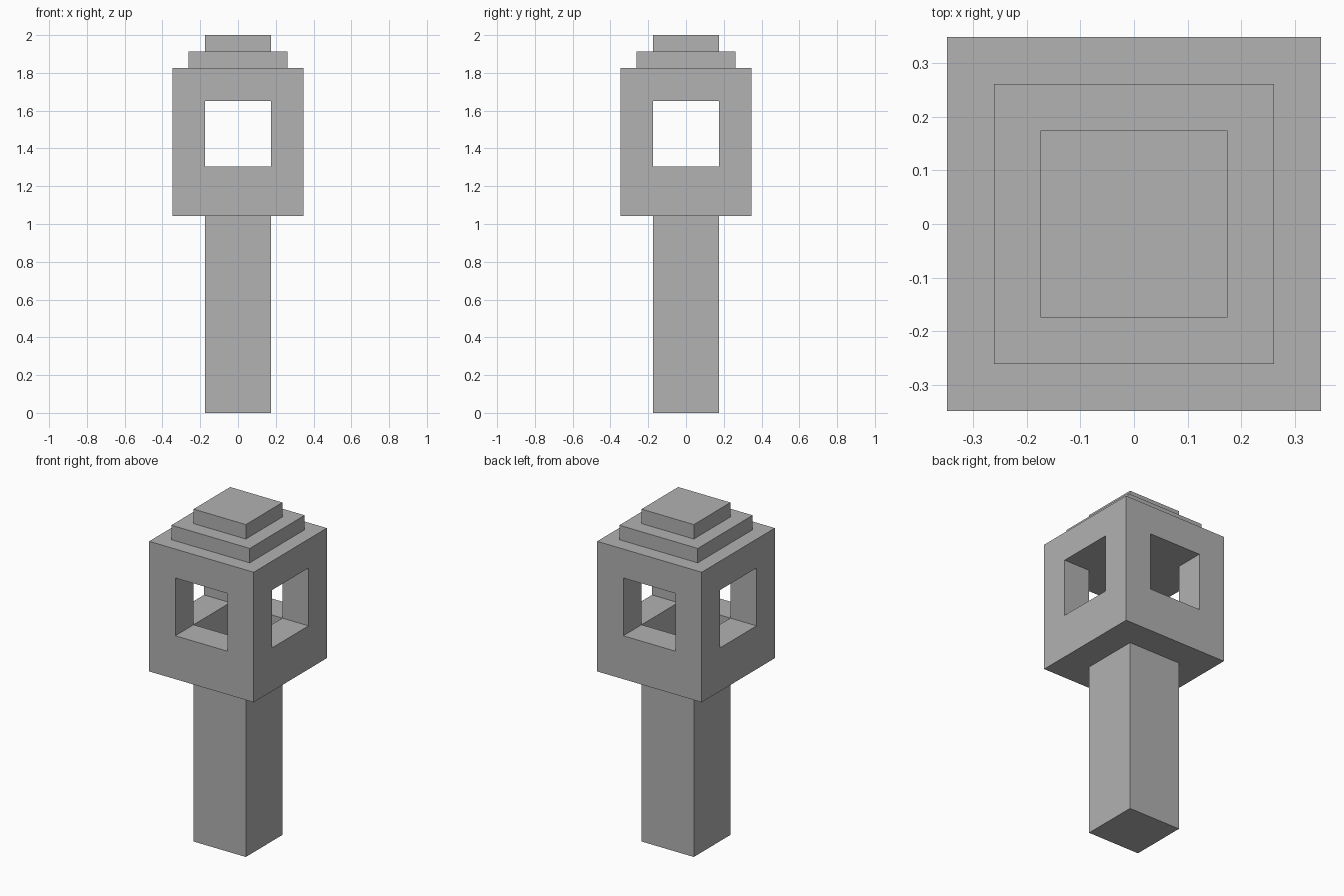
import bpy
import bmesh

U = 2 / 11.5  # module: every dimension is a multiple of it

cube = bpy.data.objects.get("Cube")
if cube:
    bpy.data.objects.remove(cube, do_unlink=True)

stone = bpy.data.materials.new("grey_stone")
stone.use_nodes = True
stone.diffuse_color = (0.445, 0.445, 0.445, 1)
stone.node_tree.nodes["Principled BSDF"].inputs["Base Color"].default_value = stone.diffuse_color


def finish(name, bm):
    bmesh.ops.remove_doubles(bm, verts=bm.verts, dist=1e-5)
    bmesh.ops.recalc_face_normals(bm, faces=bm.faces)
    mesh = bpy.data.meshes.new(name)
    bm.to_mesh(mesh)
    bm.free()
    mesh.materials.append(stone)
    bpy.context.collection.objects.link(bpy.data.objects.new(name, mesh))


def blocks(name, xs, ys, zs, solid):
    """Closed skin around the solid cells of a grid, sizes in modules."""
    axes = (xs, ys, zs)
    counts = [len(a) - 1 for a in axes]

    def filled(c):
        return all(0 <= c[i] < counts[i] for i in range(3)) and solid(*c)

    bm = bmesh.new()
    cells = [(i, j, k) for i in range(counts[0])
             for j in range(counts[1]) for k in range(counts[2])]
    for cell in filter(filled, cells):
        for axis in range(3):
            for side in (0, 1):
                neighbour = list(cell)
                neighbour[axis] += 2 * side - 1
                if filled(neighbour):
                    continue
                u, v = [a for a in range(3) if a != axis]
                corners = []
                for du, dv in ((0, 0), (1, 0), (1, 1), (0, 1)):
                    p = list(cell)
                    p[axis] += side
                    p[u] += du
                    p[v] += dv
                    corners.append(bm.verts.new([axes[a][p[a]] * U for a in range(3)]))
                bm.faces.new(corners)
    finish(name, bm)


def box(name, half, bottom, top):
    blocks(name, (-half, half), (-half, half), (bottom, top), lambda i, j, k: True)


# Square post, its top closes the well inside the head
box("post", 1, 0, 6)


# Hollow head: ring wall, four corner pillars, solid roof slab
def head_solid(i, j, level):
    if level == 0:
        return not (i == 1 and j == 1)
    if level == 1:
        return i != 1 and j != 1
    return True


plan = (-2, -1, 1, 2)
blocks("lantern_head", plan, plan, (6, 7.5, 9.5, 10.5), head_solid)

# Stepped cap
box("lower_cap_step", 1.5, 10.5, 11)
box("upper_cap_step", 1, 11, 11.5)
